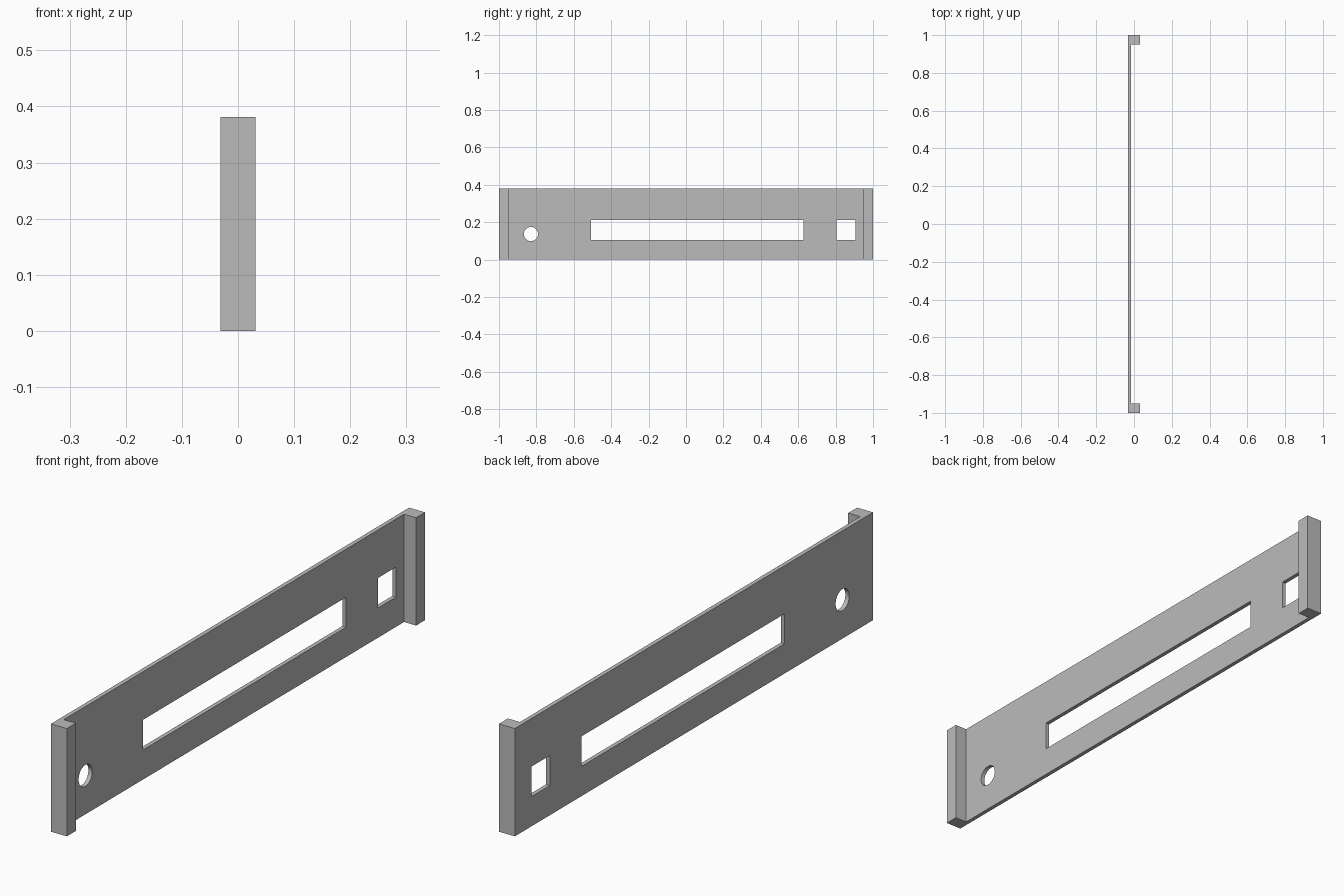
import bpy
import math

HEIGHT = 0.381
HALF_X = 0.031
THICK = 0.015
POST = 0.05

old = bpy.data.objects.get("Cube")
if old:
    bpy.data.objects.remove(old, do_unlink=True)

grey = bpy.data.materials.new("light grey")
grey.use_nodes = True
colour = (0.5, 0.5, 0.5, 1)
grey.diffuse_color = colour
grey.node_tree.nodes["Principled BSDF"].inputs["Base Color"].default_value = colour


def box(name, low, high):
    """Box between two opposite corners."""
    bpy.ops.mesh.primitive_cube_add(size=1)
    ob = bpy.context.object
    ob.name = name
    ob.location = [(a + b) / 2 for a, b in zip(low, high)]
    ob.scale = [b - a for a, b in zip(low, high)]
    bpy.ops.object.transform_apply(location=True, rotation=False, scale=True)
    ob.data.materials.append(grey)
    return ob


def cut(target, cutter):
    """Subtract a cutter, then remove it."""
    mod = target.modifiers.new("opening", 'BOOLEAN')
    mod.operation = 'DIFFERENCE'
    mod.solver = 'EXACT'
    mod.object = cutter
    bpy.context.view_layer.objects.active = target
    bpy.ops.object.modifier_apply(modifier=mod.name)
    bpy.data.objects.remove(cutter, do_unlink=True)


# Thin panel between the end posts
panel = box("panel", (-HALF_X, POST - 1, 0), (THICK - HALF_X, 1 - POST, HEIGHT))

# Long slot and small square window
for name, y0, y1 in (("slot_cutter", -0.507, 0.627), ("window_cutter", 0.804, 0.906)):
    cut(panel, box(name, (-0.1, y0, 0.105), (0.1, y1, 0.211)))

# Round hole
bpy.ops.mesh.primitive_cylinder_add(vertices=48, radius=0.038, depth=0.2,
                                    location=(0, -0.829, 0.137),
                                    rotation=(0, math.pi / 2, 0))
hole = bpy.context.object
hole.data.materials.append(grey)
cut(panel, hole)

bpy.ops.object.select_all(action='DESELECT')
panel.select_set(True)
bpy.context.view_layer.objects.active = panel
bpy.ops.object.shade_smooth_by_angle(angle=math.radians(30))

# Square posts at both ends
for name, y0 in (("front_post", -1), ("back_post", 1 - POST)):
    box(name, (-HALF_X, y0, 0), (HALF_X, y0 + POST, HEIGHT))
